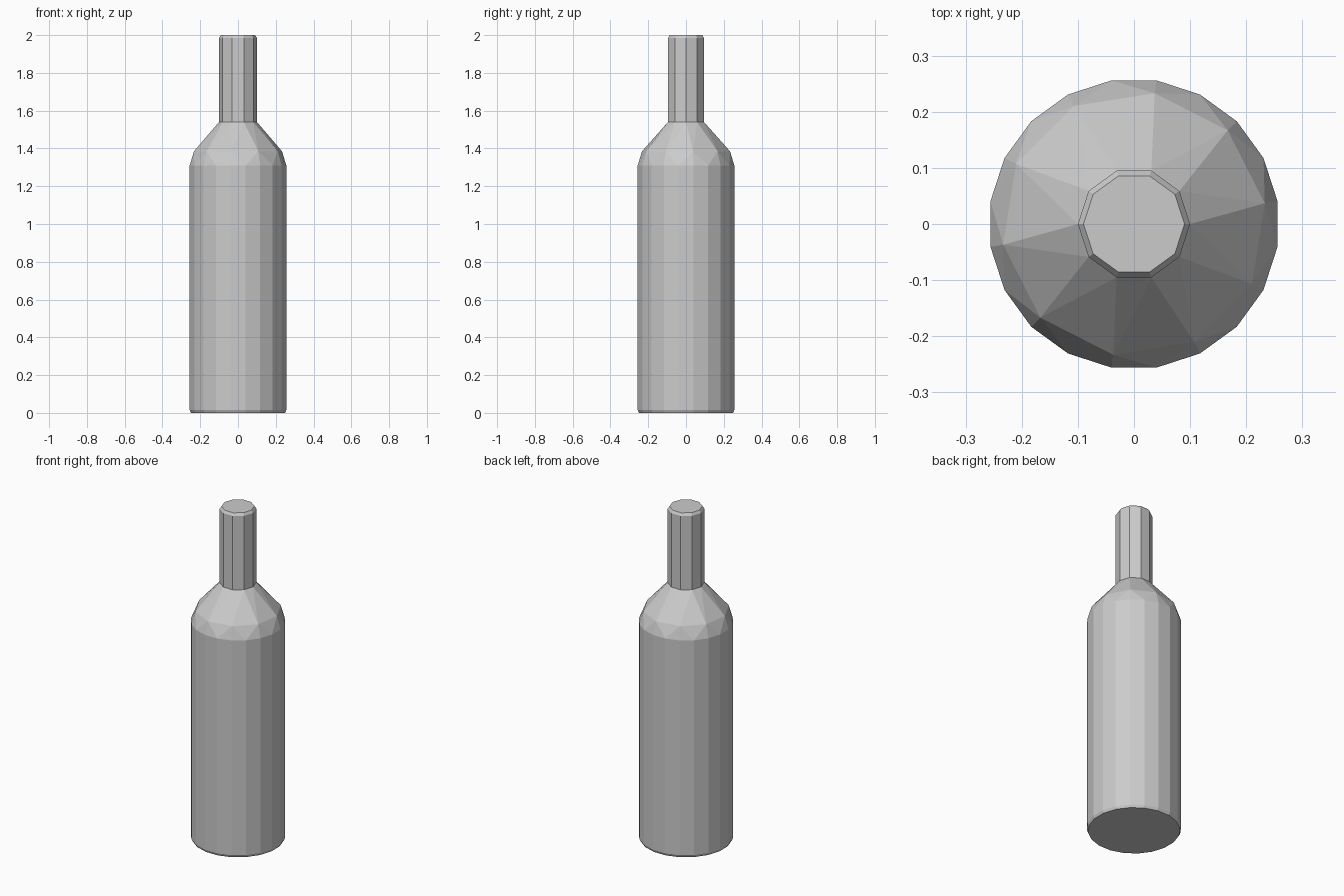
import bpy, bmesh, math

cube = bpy.data.objects.get("Cube")
if cube:
    bpy.data.objects.remove(cube, do_unlink=True)

# Single plain grey
grey = bpy.data.materials.new("plain grey")
grey.use_nodes = True
colour = (0.6, 0.6, 0.6, 1)
grey.diffuse_color = colour
grey.node_tree.nodes["Principled BSDF"].inputs["Base Color"].default_value = colour


def faceted_solid(name, rings):
    """Convex low-poly solid; each ring is (radius, height, sides, turn in degrees)."""
    bm = bmesh.new()
    for radius, z, sides, turn in rings:
        for i in range(sides):
            a = math.tau * i / sides + math.radians(turn)
            bm.verts.new((radius * math.cos(a), radius * math.sin(a), z))
    bmesh.ops.convex_hull(bm, input=bm.verts[:])
    # Merge flat triangles into clean panels
    bmesh.ops.dissolve_limit(bm, angle_limit=math.radians(0.5),
                             verts=bm.verts[:], edges=bm.edges[:])
    bmesh.ops.recalc_face_normals(bm, faces=bm.faces[:])
    mesh = bpy.data.meshes.new(name)
    bm.to_mesh(mesh)
    bm.free()
    mesh.materials.append(grey)
    obj = bpy.data.objects.new(name, mesh)
    bpy.context.scene.collection.objects.link(obj)
    return obj


# Body: straight wall, then a shoulder with fewer, wider facets
faceted_solid("bottle_body", [
    (0.252, 0.0, 20, 9),
    (0.259, 0.015, 20, 9),
    (0.259, 1.31, 20, 9),
    (0.236, 1.385, 10, 9),
    (0.1, 1.54, 10, 0),
])

# Neck: straight tube with a small bevel at the top
faceted_solid("bottle_neck", [
    (0.1, 1.535, 10, 0),
    (0.1, 1.985, 10, 0),
    (0.09, 2.0, 10, 0),
])
